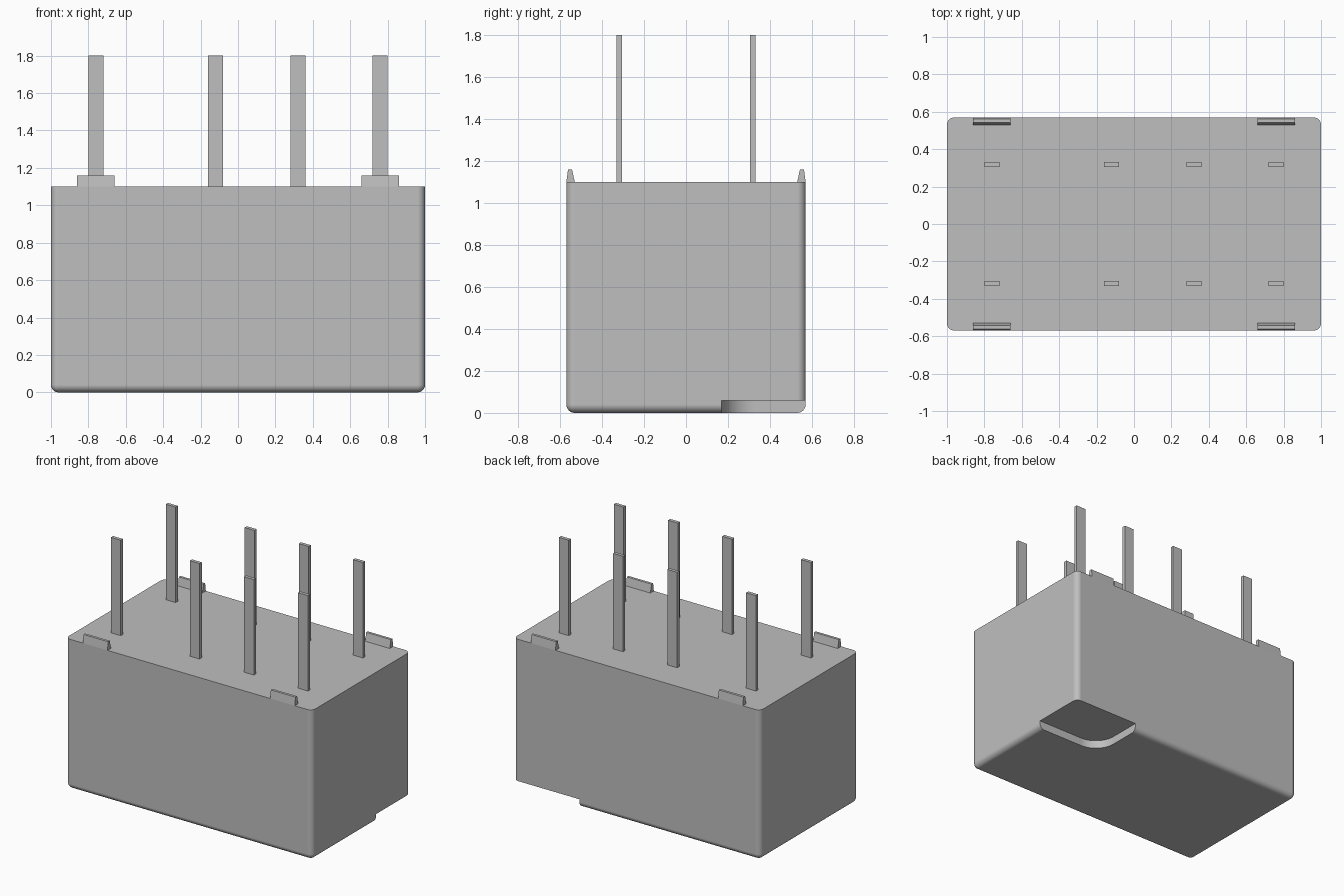
import bpy, bmesh, math

if "Cube" in bpy.data.objects:
    bpy.data.objects.remove(bpy.data.objects["Cube"], do_unlink=True)

grey = bpy.data.materials.new("plain grey")
grey.use_nodes = True
COLOUR = (0.52, 0.52, 0.52, 1)
grey.diffuse_color = COLOUR
grey.node_tree.nodes["Principled BSDF"].inputs["Base Color"].default_value = COLOUR


def add_object(name, bm):
    bmesh.ops.recalc_face_normals(bm, faces=bm.faces)
    mesh = bpy.data.meshes.new(name)
    bm.to_mesh(mesh)
    bm.free()
    mesh.materials.append(grey)
    obj = bpy.data.objects.new(name, mesh)
    bpy.context.collection.objects.link(obj)
    return obj


def prism(points, direction):
    """Extrude a closed profile of 3D points along a direction."""
    bm = bmesh.new()
    face = bm.faces.new([bm.verts.new(p) for p in points])
    result = bmesh.ops.extrude_face_region(bm, geom=[face])
    verts = [v for v in result["geom"] if isinstance(v, bmesh.types.BMVert)]
    bmesh.ops.translate(bm, verts=verts, vec=direction)
    return bm


HALF_X, HALF_Y, HEIGHT = 1.0, 0.57, 1.10

# Case: box with rounded upright and bottom edges, sharp top rim
bm = prism([(-HALF_X, -HALF_Y, 0), (HALF_X, -HALF_Y, 0),
            (HALF_X, HALF_Y, 0), (-HALF_X, HALF_Y, 0)], (0, 0, HEIGHT))
rounded = [e for e in bm.edges if min(v.co.z for v in e.verts) < 0.01]
bmesh.ops.bevel(bm, geom=rounded, offset=0.04, segments=8, profile=0.5,
                affect='EDGES')
case = add_object("case", bm)

# Corner notch under the case, with a rounded inner corner
nx, ny, r = 0.465, 0.17, 0.16
arc = [(nx + r - r * math.cos(a), ny + r - r * math.sin(a), -0.1)
       for a in (math.radians(90 * i / 12) for i in range(13))]
cutter = add_object("notch_cutter", prism(
    [(nx, 0.8, -0.1)] + arc + [(1.2, ny, -0.1), (1.2, 0.8, -0.1)], (0, 0, 0.16)))
cutter.hide_render = True
cut = case.modifiers.new("notch", 'BOOLEAN')
cut.operation = 'DIFFERENCE'
cut.solver = 'EXACT'
cut.object = cutter

bpy.ops.object.select_all(action='DESELECT')
case.select_set(True)
bpy.context.view_layer.objects.active = case
bpy.ops.object.modifier_apply(modifier=cut.name)
bpy.data.objects.remove(cutter, do_unlink=True)
bpy.ops.object.shade_smooth_by_angle(angle=math.radians(30))
weighted = case.modifiers.new("flat sides", 'WEIGHTED_NORMAL')
weighted.keep_sharp = True

for side, row in ((-1, "front"), (1, "back")):
    # Flat contact pins
    for i, x in enumerate((-0.76, -0.12, 0.32, 0.76)):
        y = side * 0.318
        w, t = 0.04, 0.0125
        add_object(f"{row}_pin_{i + 1}", prism(
            [(x - w, y - t, HEIGHT - 0.02), (x + w, y - t, HEIGHT - 0.02),
             (x + w, y + t, HEIGHT - 0.02), (x - w, y + t, HEIGHT - 0.02)],
            (0, 0, 1.80 - HEIGHT + 0.02)))
    # Tapered stand-off tabs on the rim
    for x, end in ((-0.86, "right"), (0.66, "left")):
        profile = [(0.57, HEIGHT), (0.562, 1.16), (0.543, 1.16), (0.53, HEIGHT)]
        add_object(f"{row}_{end}_tab", prism(
            [(x, side * y, z) for y, z in profile], (0.2, 0, 0)))
